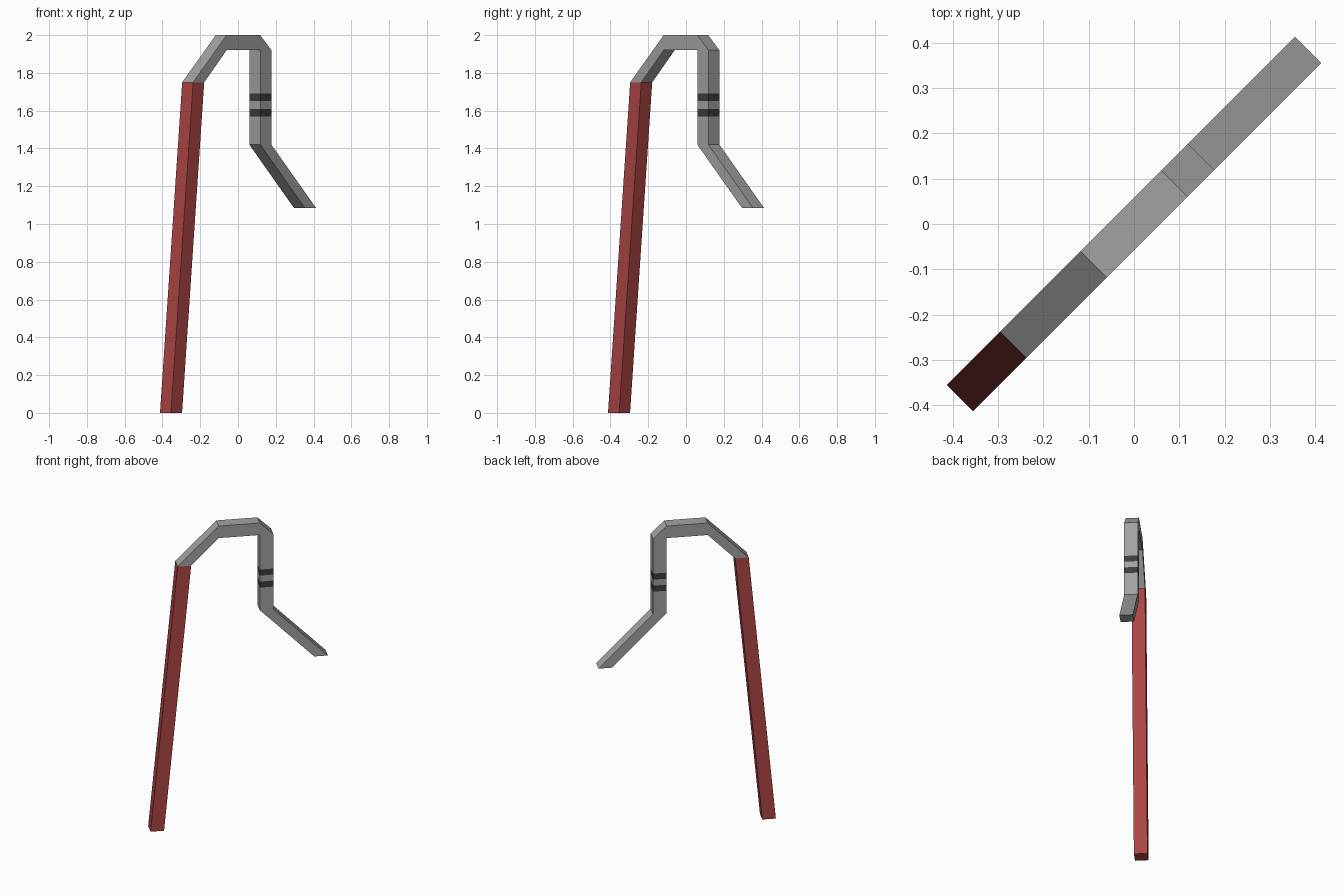
import bpy, bmesh, math
from mathutils import Vector

if "Cube" in bpy.data.objects:
    bpy.data.objects.remove(bpy.data.objects["Cube"])

HALF = 0.041                               # half thickness across the bar
ALONG = Vector((1, 1, 0)).normalized()     # bar lies in a diagonal vertical plane
ACROSS = Vector((-1, 1, 0)).normalized()


def material(name, rgb):
    m = bpy.data.materials.new(name)
    m.diffuse_color = (*rgb, 1)
    m.use_nodes = True
    m.node_tree.nodes["Principled BSDF"].inputs["Base Color"].default_value = m.diffuse_color
    return m


red = material("dark_red", (0.42, 0.06, 0.06))
grey = material("steel_grey", (0.36, 0.36, 0.36))
black = material("band_black", (0.045, 0.045, 0.045))


def bent_bar(name, stations, mats, banded=()):
    """Square bar through stations of (outer s, outer z, inner s, inner z)."""
    bm = bmesh.new()
    rings = []
    for so, zo, si, zi in stations:
        pts = [(so, zo, 1), (so, zo, -1), (si, zi, -1), (si, zi, 1)]
        rings.append([bm.verts.new(ALONG * s + ACROSS * HALF * side + Vector((0, 0, z)))
                      for s, z, side in pts])
    for i, (a, b) in enumerate(zip(rings, rings[1:])):
        for k in range(4):
            n = (k + 1) % 4
            # skip the side that collapses where the inner corner is shared
            ring = [a[k], a[n], b[n], b[k]]
            if (a[k].co - b[k].co).length < 1e-6 and (a[n].co - b[n].co).length < 1e-6:
                continue
            f = bm.faces.new(ring)
            f.material_index = 1 if i in banded else 0
    bm.faces.new(rings[0])
    bm.faces.new(rings[-1])
    bmesh.ops.remove_doubles(bm, verts=bm.verts, dist=1e-5)
    bmesh.ops.recalc_face_normals(bm, faces=bm.faces)
    me = bpy.data.meshes.new(name)
    bm.to_mesh(me)
    bm.free()
    for m in mats:
        me.materials.append(m)
    ob = bpy.data.objects.new(name, me)
    bpy.context.collection.objects.link(ob)
    return ob


# Long leaning handle
bent_bar("handle", [(-0.543, 0, -0.46, 0), (-0.377, 1.75, -0.294, 1.75)], [red])

# Hooked head: slope, flat top, chamfered corner, drop with two bands, tip
I, O = 0.126, 0.209
drop = [(O, z, I, z) for z in (1.92, 1.69, 1.65, 1.61, 1.57, 1.42)]
hook = [(-0.377, 1.75, -0.294, 1.75), (-I, 2.0, -I, 1.92), (I, 2.0, I, 1.92)]
hook += drop + [(0.543, 1.085, 0.46, 1.085)]
bent_bar("hook", hook, [grey, black], banded=(4, 6))
